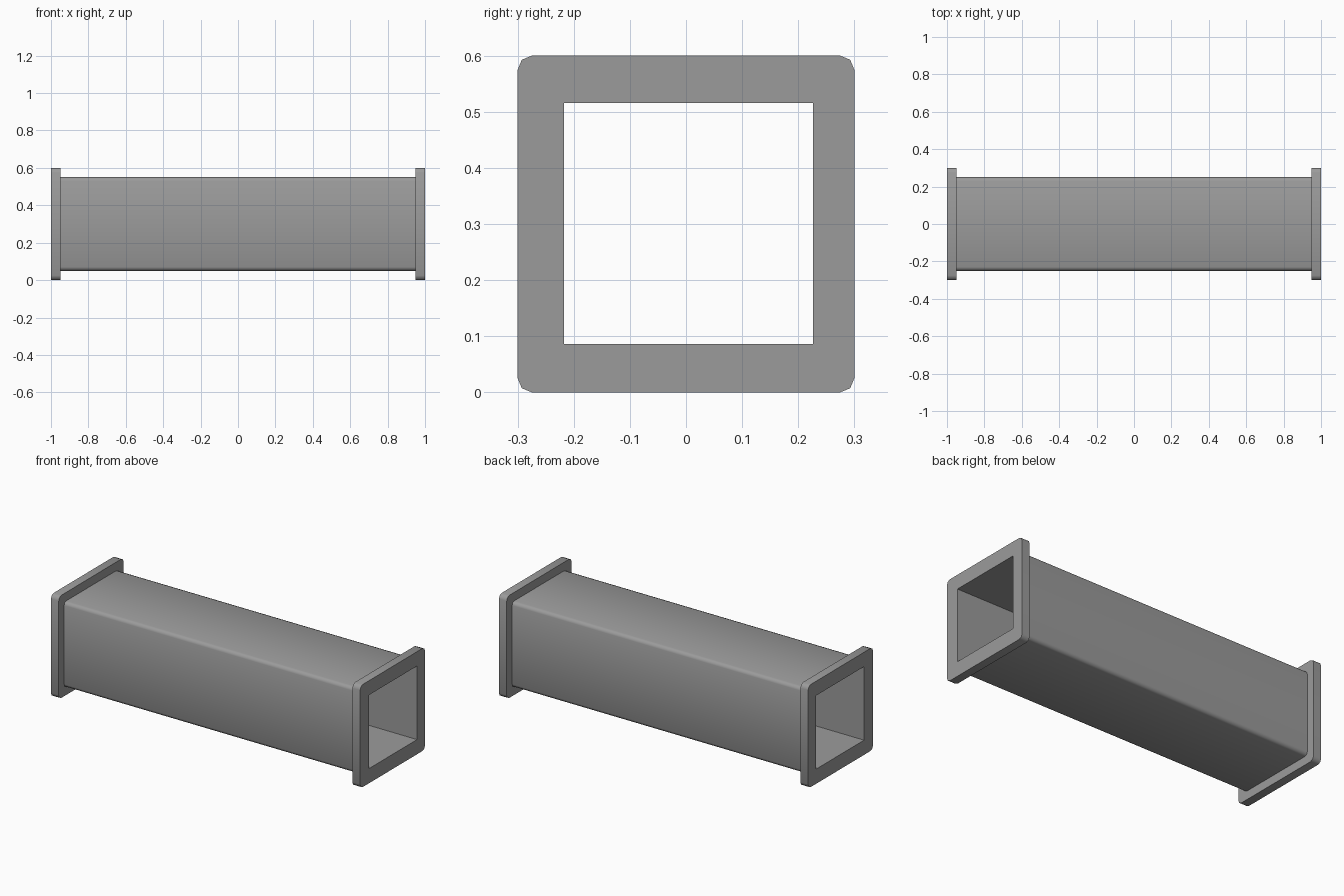
import bpy, bmesh
from math import sin, cos, pi, radians

if "Cube" in bpy.data.objects:
    bpy.data.objects.remove(bpy.data.objects["Cube"])

Y0, Y1, Z0, Z1 = -0.217, 0.226, 0.086, 0.516   # bore opening
SEG = 2                                         # segments per rounded corner

steel = bpy.data.materials.new("dark_grey")
steel.diffuse_color = (0.33, 0.33, 0.33, 1)
steel.use_nodes = True
steel.node_tree.nodes["Principled BSDF"].inputs["Base Color"].default_value = steel.diffuse_color


def square_ring(name, x0, x1, half, radius):
    """Rounded square section around a rectangular bore, extruded along x."""
    bm = bmesh.new()
    c = half - radius
    corners = [(1, 1, 0), (-1, 1, 1), (-1, -1, 2), (1, -1, 3)]
    outer, inner = [], []
    for x in (x0, x1):
        outer.append([bm.verts.new((x,
                                    sy * c + radius * cos((q + i / SEG) * pi / 2),
                                    0.3 + sz * c + radius * sin((q + i / SEG) * pi / 2)))
                      for sy, sz, q in corners for i in range(SEG + 1)])
        inner.append([bm.verts.new((x, Y1 if sy > 0 else Y0, Z1 if sz > 0 else Z0))
                      for sy, sz, q in corners])
    # outer skin and bore walls
    for a, b in (outer, inner):
        for i in range(len(a)):
            j = (i + 1) % len(a)
            bm.faces.new([a[i], a[j], b[j], b[i]])
    # end faces: one panel per side, one fan per corner
    for o, n in zip(outer, inner):
        for k in range(4):
            s = k * (SEG + 1)
            bm.faces.new([n[k]] + o[s:s + SEG + 1])
            bm.faces.new([n[k], o[s + SEG], o[(s + SEG + 1) % len(o)], n[(k + 1) % 4]])
    bmesh.ops.recalc_face_normals(bm, faces=bm.faces)
    mesh = bpy.data.meshes.new(name)
    bm.to_mesh(mesh)
    bm.free()
    mesh.materials.append(steel)
    ob = bpy.data.objects.new(name, mesh)
    bpy.context.collection.objects.link(ob)
    # smooth the rounded corners, keep the square edges sharp
    bpy.ops.object.select_all(action='DESELECT')
    ob.select_set(True)
    bpy.context.view_layer.objects.active = ob
    bpy.ops.object.shade_smooth_by_angle(angle=radians(50))


# duct body between the flanges, then the two end flanges
square_ring("duct_body", -0.95, 0.95, 0.25, 0.02)
square_ring("left_flange", -1.0, -0.95, 0.30, 0.025)
square_ring("right_flange", 0.95, 1.0, 0.30, 0.025)
